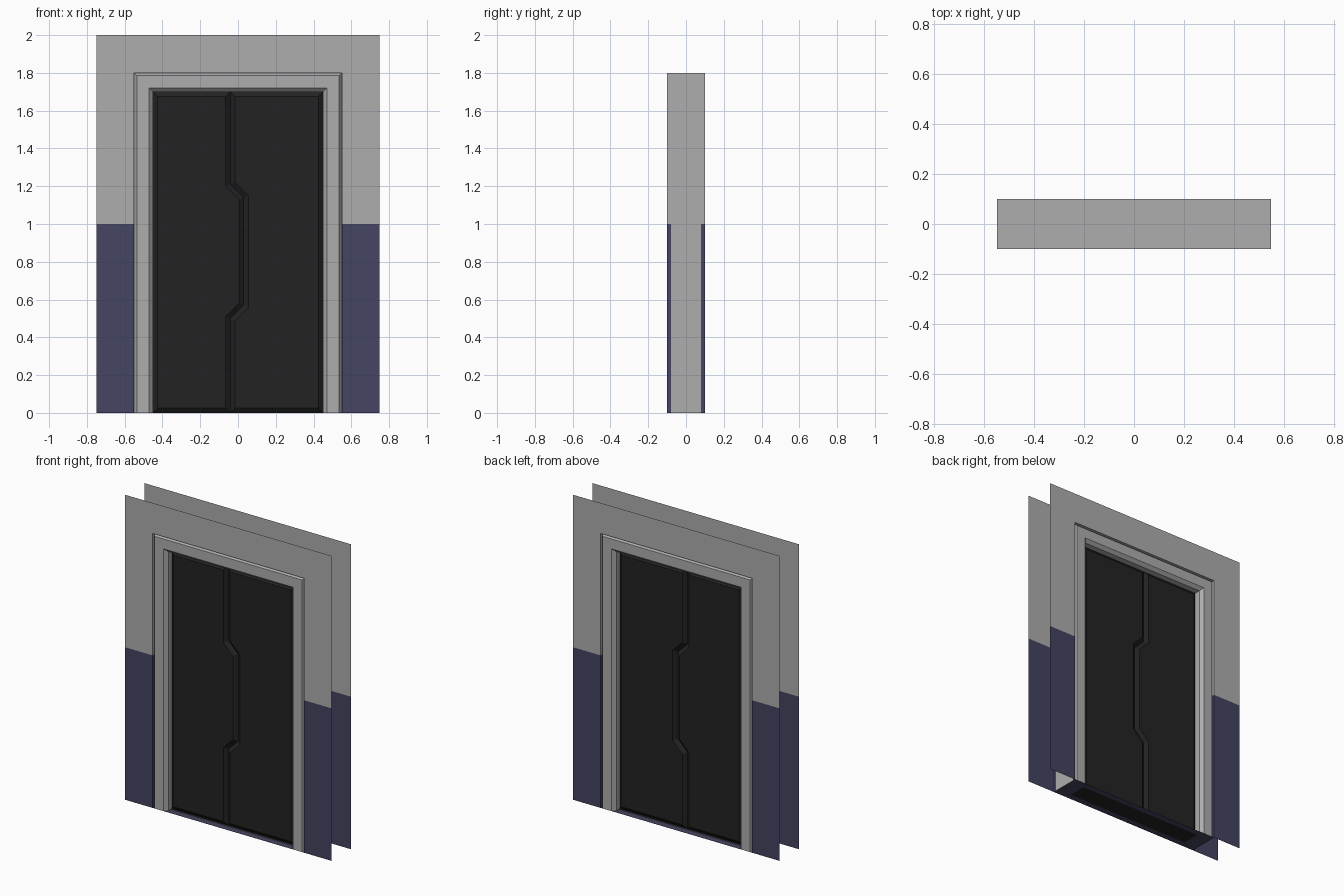
import bpy, bmesh

cube = bpy.data.objects.get("Cube")
if cube:
    bpy.data.objects.remove(cube, do_unlink=True)


def material(name, rgb):
    m = bpy.data.materials.new(name)
    m.use_nodes = True
    m.diffuse_color = (*rgb, 1)
    bsdf = m.node_tree.nodes["Principled BSDF"]
    bsdf.inputs["Base Color"].default_value = (*rgb, 1)
    bsdf.inputs["Roughness"].default_value = 0.8
    return m


GREY = material("light_grey", (0.42, 0.42, 0.42))
NAVY = material("navy_blue", (0.058, 0.058, 0.122))
BLACK = material("door_black", (0.0165, 0.0165, 0.0165))


def finish(bm, name, mats):
    me = bpy.data.meshes.new(name)
    bm.to_mesh(me)
    bm.free()
    for m in mats:
        me.materials.append(m)
    ob = bpy.data.objects.new(name, me)
    bpy.context.collection.objects.link(ob)
    return ob


def quad(bm, pts, mat=0):
    f = bm.faces.new([bm.verts.new(p) for p in pts])
    f.material_index = mat
    return f


# Wall sheets with a shallow return around the doorway
W, H, OX, OZ, HALF = 0.75, 2.0, 0.55, 1.8, 1.0
Y_OUT, Y_IN = 0.10, 0.08


def wall(name, s):
    bm = bmesh.new()
    yo, yi = s * Y_OUT, s * Y_IN

    def panel(x0, x1, z0, z1, mat):
        pts = [(x0, yo, z0), (x1, yo, z0), (x1, yo, z1), (x0, yo, z1)]
        quad(bm, pts if s < 0 else pts[::-1], mat)

    for a, b in ((-W, -OX), (OX, W)):
        panel(a, b, 0, HALF, 1)
        panel(a, b, HALF, OZ, 0)
        panel(a, b, OZ, H, 0)
    panel(-OX, OX, OZ, H, 0)
    for x in (-OX, OX):
        for z0, z1, mat in ((0, HALF, 1), (HALF, OZ, 0)):
            pts = [(x, yo, z0), (x, yi, z0), (x, yi, z1), (x, yo, z1)]
            quad(bm, pts if s * x > 0 else pts[::-1], mat)
    pts = [(-OX, yo, OZ), (OX, yo, OZ), (OX, yi, OZ), (-OX, yi, OZ)]
    quad(bm, pts if s > 0 else pts[::-1], 0)
    bmesh.ops.remove_doubles(bm, verts=bm.verts, dist=1e-5)
    finish(bm, name, [GREY, NAVY])


wall("front_wall", -1)
wall("back_wall", 1)

# Door frame: chamfered section swept up, across and down
half = [(0.45, 0.04), (0.45, 0.08), (0.47, 0.10), (0.535, 0.10), (0.55, 0.08)]
section = [(o, -y) for o, y in half] + [(o, y) for o, y in reversed(half)]
bm = bmesh.new()
rings = []
for sx, top in ((-1, 0), (-1, 1), (1, 1), (1, 0)):
    rings.append([bm.verts.new((sx * o, y, (1.25 + o) * top)) for o, y in section])
n = len(section)
for r0, r1 in zip(rings, rings[1:]):
    for i in range(n):
        j = (i + 1) % n
        bm.faces.new((r0[i], r0[j], r1[j], r1[i]))
bmesh.ops.recalc_face_normals(bm, faces=bm.faces)
finish(bm, "door_frame", [GREY])

# Threshold: navy border, black under the leaves
bm = bmesh.new()
xs = (-0.55, -0.45, 0.45, 0.55)
ys = (-0.10, -0.06, -0.04, 0.04, 0.06, 0.10)
for i in range(3):
    for j in range(5):
        if i == 1 and j == 2:
            continue  # closed by the door leaves
        x0, x1, y0, y1 = xs[i], xs[i + 1], ys[j], ys[j + 1]
        quad(bm, [(x0, y0, 0), (x0, y1, 0), (x1, y1, 0), (x1, y0, 0)],
             1 if i == 1 and 0 < j < 4 else 0)
bmesh.ops.remove_doubles(bm, verts=bm.verts, dist=1e-5)
finish(bm, "threshold", [NAVY, BLACK])

# Two sliding leaves meeting on a stepped seam, chamfered all round
seam = [(-0.04, 0), (-0.04, 0.50), (0.03, 0.57),
        (0.03, 1.14), (-0.04, 1.21), (-0.04, 1.70)]


def leaf(name, side):
    bm = bmesh.new()
    x = side * 0.45
    outline = seam + [(x, 1.70), (x, 0)]
    face = bm.faces.new([bm.verts.new((px, -0.04, pz)) for px, pz in outline])
    ext = bmesh.ops.extrude_face_region(bm, geom=[face], use_keep_orig=True)
    verts = [v for v in ext["geom"] if isinstance(v, bmesh.types.BMVert)]
    bmesh.ops.translate(bm, verts=verts, vec=(0, 0.08, 0))
    bmesh.ops.recalc_face_normals(bm, faces=bm.faces)
    caps = [f for f in bm.faces if abs(f.normal.y) > 0.9]
    bmesh.ops.inset_individual(bm, faces=caps, thickness=0.025, depth=0.02,
                               use_even_offset=True)
    finish(bm, name, [BLACK])


leaf("right_door_leaf", -1)
leaf("left_door_leaf", 1)
